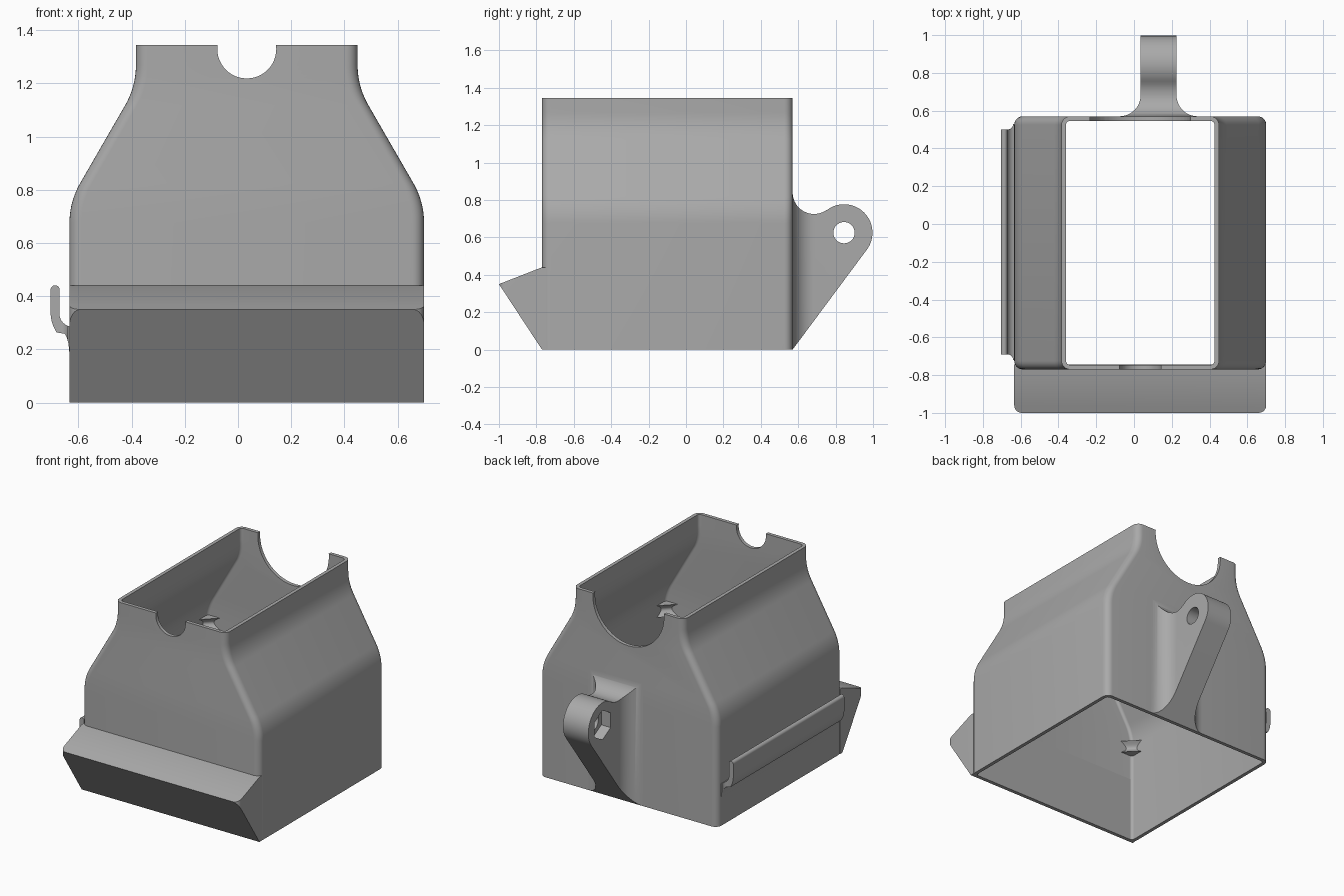
import bpy, bmesh
from math import sin, cos, radians, pi, tan

old = bpy.data.objects.get("Cube")
if old:
    bpy.data.objects.remove(old, do_unlink=True)

grey = bpy.data.materials.new("plain_grey")
grey.use_nodes = True
COLOUR = (0.4, 0.4, 0.4, 1)
grey.diffuse_color = COLOUR
grey.node_tree.nodes["Principled BSDF"].inputs["Base Color"].default_value = COLOUR

CX = 0.033                      # middle of the body in x
HALF, TOP_HALF = 0.667, 0.417   # half widths at base and mouth
FRONT, BACK = -0.77, 0.57
HEIGHT, WALL = 1.345, 0.024


def arc(cx, cy, r, start, end, n=16):
    """Points along an arc, angles in degrees."""
    angles = [radians(start + (end - start) * i / n) for i in range(n + 1)]
    return [(cx + r * cos(a), cy + r * sin(a)) for a in angles]


def finish(name, bm):
    bmesh.ops.recalc_face_normals(bm, faces=bm.faces)
    mesh = bpy.data.meshes.new(name)
    bm.to_mesh(mesh)
    bm.free()
    mesh.materials.append(grey)
    obj = bpy.data.objects.new(name, mesh)
    bpy.context.collection.objects.link(obj)
    return obj


def loft(name, rings, closed=False):
    """Skin matching rings; closed joins last to first, otherwise ends are capped."""
    bm = bmesh.new()
    loops = [[bm.verts.new(p) for p in ring] for ring in rings]
    pairs = list(zip(loops, loops[1:]))
    if closed:
        pairs.append((loops[-1], loops[0]))
    else:
        bm.faces.new(loops[0])
        bm.faces.new(loops[-1])
    for a, b in pairs:
        for i in range(len(a)):
            j = (i + 1) % len(a)
            bm.faces.new((a[i], a[j], b[j], b[i]))
    return finish(name, bm)


def prism(name, points, axis, lo, hi):
    """Extrude a 2D outline along one axis."""
    place = {"x": lambda p, t: (t, p[0], p[1]),
             "y": lambda p, t: (p[0], t, p[1]),
             "z": lambda p, t: (p[0], p[1], t)}[axis]
    return loft(name, [[place(p, t) for p in points] for t in (lo, hi)])


def combine(obj, tool, operation):
    mod = obj.modifiers.new("cut", "BOOLEAN")
    mod.operation, mod.solver, mod.object = operation, "EXACT", tool
    bpy.context.view_layer.objects.active = obj
    bpy.ops.object.modifier_apply(modifier=mod.name)
    bpy.data.objects.remove(tool, do_unlink=True)


def smooth(obj):
    bpy.ops.object.select_all(action="DESELECT")
    obj.select_set(True)
    bpy.context.view_layer.objects.active = obj
    bpy.ops.object.shade_smooth_by_angle(angle=radians(30))


def rounded_rect(x0, x1, y0, y1, r, n=6):
    return (arc(x1 - r, y1 - r, r, 0, 90, n) + arc(x0 + r, y1 - r, r, 90, 180, n)
            + arc(x0 + r, y0 + r, r, 180, 270, n) + arc(x1 - r, y0 + r, r, 270, 360, n))


# Hopper body: straight base, shoulder bend, slope, neck bend, mouth
BEND, LEAN, SHOULDER = 0.3, 30, 0.675
lower = arc(HALF - BEND, SHOULDER, BEND, 0, LEAN, 10)
neck_x = TOP_HALF + BEND
rise = (lower[-1][0] - (neck_x - BEND * cos(radians(LEAN)))) / tan(radians(LEAN))
neck_z = lower[-1][1] + rise + BEND * sin(radians(LEAN))
upper = arc(neck_x, neck_z, BEND, 180 + LEAN, 180, 10)
profile = [(HALF, 0)] + lower + upper + [(TOP_HALF, HEIGHT)]


def ring(half, z, inset, r):
    h = half - inset
    return [(x, y, z) for x, y in
            rounded_rect(CX - h, CX + h, FRONT + inset, BACK - inset, r)]


outer = [ring(h, z, 0, 0.045) for h, z in profile]
inner = [ring(h, z, WALL, 0.021) for h, z in reversed(profile)]
body = loft("hopper_body", outer + inner, closed=True)

# Round notches in the mouth
for z, r, y in ((1.33, 0.111, FRONT), (1.325, 0.267, BACK)):
    cutter = prism("notch_cutter", arc(CX, z, r, 0, 360, 48)[:-1], "y", y - 0.1, y + 0.1)
    combine(body, cutter, "DIFFERENCE")
smooth(body)

# Wedge-shaped front lip with rounded outer corners
lip = prism("front_lip", [(-0.745, 0), (FRONT, 0), (-1, 0.35), (FRONT, 0.44), (-0.745, 0.44)],
            "x", -1, 1)
plan = prism("lip_plan", rounded_rect(CX - HALF, CX + HALF, -1, -0.6, 0.04), "z", -0.1, 0.6)
combine(lip, plan, "INTERSECT")
smooth(lip)

# Rear mounting lug: side outline crossed with a flared plan
LUG_Y, LUG_Z, LUG_R = 0.845, 0.625, 0.152
side = ([(0.556, 0), (BACK, 0)] + arc(LUG_Y, LUG_Z, LUG_R, -36.6, 126.7, 28)
        + arc(0.685, 0.84, 0.115, 306.7, 180, 16) + [(0.556, 0.84)])
lug = prism("rear_lug", side, "x", -0.3, 0.6)
LEFT, RIGHT, FLARE = 0.225, 0.035, 0.112
plan_points = ([(RIGHT, 1.1), (RIGHT, BACK + FLARE)]
               + arc(RIGHT - FLARE, BACK + FLARE, FLARE, 0, -90, 12)[1:]
               + [(RIGHT - FLARE, 0.55), (LEFT + FLARE, 0.55)]
               + arc(LEFT + FLARE, BACK + FLARE, FLARE, 270, 180, 12) + [(LEFT, 1.1)])
combine(lug, prism("lug_plan", plan_points, "z", -0.1, 1), "INTERSECT")
# Bolt hole with a hexagonal nut pocket on one side
combine(lug, prism("bolt_cutter", arc(LUG_Y, LUG_Z, 0.057, 0, 360, 32)[:-1], "x", -0.2, 0.5),
        "DIFFERENCE")
combine(lug, prism("nut_cutter", arc(LUG_Y, LUG_Z, 0.1, 30, 390, 6)[:-1], "x", -0.05, 0.105),
        "DIFFERENCE")
smooth(lug)

# Long side hook with flared ends
WALL_X = CX - HALF
hook_side = ([(WALL_X + 0.012, 0.12), (WALL_X + 0.012, 0.285), (WALL_X, 0.285)]
             + arc(-0.622, 0.335, 0.05, 255, 180, 8)
             + arc(-0.688, 0.424, 0.017, 0, 180, 10)
             + arc(-0.565, 0.34, 0.14, 180, 213, 8)
             + arc(-0.76, 0.2, 0.124, 28, 0, 6))
hook = prism("side_hook", hook_side, "y", -0.9, 0.7)
R = 0.03
hook_plan = ([(-0.8, 0.5), (-0.67, 0.5)] + arc(-0.67, 0.5 + R, R, 270, 360, 8)[1:]
             + [(-0.6, 0.5 + R), (-0.6, -0.69 - R)]
             + arc(-0.67, -0.69 - R, R, 0, 90, 8) + [(-0.8, -0.69)])
combine(hook, prism("hook_plan", hook_plan, "z", 0, 0.6), "INTERSECT")
smooth(hook)

# Small waisted gussets in the four inner corners
for sx, x_name in ((-1, "right"), (1, "left")):
    for y, sy, y_name in ((FRONT, 1, "front"), (BACK, -1, "back")):
        corner_x, corner_y = CX + sx * (HALF - 0.015), y + sy * 0.015
        rings = []
        for i in range(9):
            t = i / 8
            leg = 0.11 - 0.045 * sin(pi * t)
            z = 0.61 + 0.08 * t
            rings.append([(corner_x, corner_y, z), (corner_x - sx * leg, corner_y, z),
                          (corner_x, corner_y + sy * leg, z)])
        smooth(loft(f"{y_name}_{x_name}_gusset", rings))
